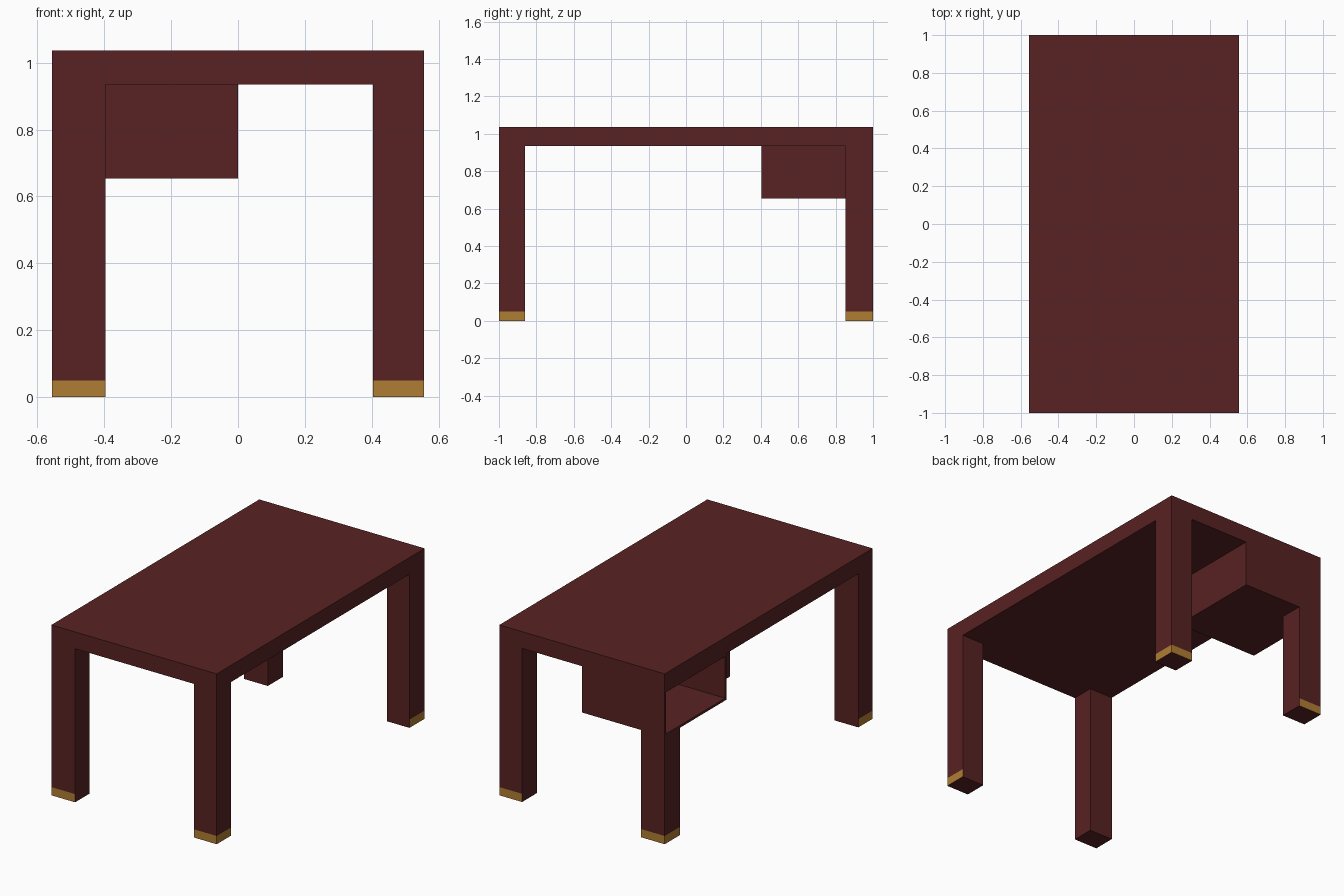
import bpy, bmesh
from mathutils import Vector

if "Cube" in bpy.data.objects:
    bpy.data.objects.remove(bpy.data.objects["Cube"])


def material(name, rgb):
    m = bpy.data.materials.new(name)
    m.diffuse_color = (*rgb, 1)
    m.use_nodes = True
    m.node_tree.nodes["Principled BSDF"].inputs["Base Color"].default_value = m.diffuse_color
    return m


WOOD = material("dark red wood", (0.0976, 0.0160, 0.0160))
BRASS = material("brass", (0.434, 0.205, 0.032))

X, Y, TOP = 0.557, 1.0, 1.037      # half width, half length, height
UNDER = 0.935                      # underside of the tabletop
BIN_Z = 0.653                      # underside of the cubby


def box(bm, lo, hi):
    lo, hi = Vector(lo), Vector(hi)
    bmesh.ops.create_cube(bm, size=1)
    for v in bm.verts:
        v.co = Vector(((a + b) / 2 + c * (b - a)) for a, b, c in zip(lo, hi, v.co))


def finish(bm, name):
    bmesh.ops.recalc_face_normals(bm, faces=bm.faces)
    me = bpy.data.meshes.new(name)
    bm.to_mesh(me)
    bm.free()
    me.materials.append(WOOD)
    me.materials.append(BRASS)
    ob = bpy.data.objects.new(name, me)
    bpy.context.collection.objects.link(ob)
    return ob


# Tabletop slab
bm = bmesh.new()
box(bm, (-X, -Y, UNDER), (X, Y, TOP))
finish(bm, "tabletop")


# Legs, with a brass band on the two outward faces only
def leg(name, sx, sy, height):
    inner_x = 0.404 if sx > 0 else -0.397
    inner_y = 0.854 if sy > 0 else -0.862
    xs, ys = sorted((sx * X, inner_x)), sorted((sy * Y, inner_y))
    bm = bmesh.new()
    box(bm, (xs[0], ys[0], 0), (xs[1], ys[1], height))
    bmesh.ops.bisect_plane(bm, geom=bm.verts[:] + bm.edges[:] + bm.faces[:],
                           plane_co=(0, 0, 0.05), plane_no=(0, 0, 1))
    bm.normal_update()
    for f in bm.faces:
        outward = f.normal.x * sx > 0.5 or f.normal.y * sy > 0.5
        if outward and f.calc_center_median().z < 0.05:
            f.material_index = 1
    finish(bm, name)


leg("front_left_leg", -1, -1, UNDER)
leg("front_right_leg", 1, -1, UNDER)
leg("back_right_leg", 1, 1, UNDER)
leg("back_left_leg", -1, 1, BIN_Z)   # stops below the cubby

# Cubby in the back left corner, open to the left side
bm = bmesh.new()
box(bm, (-X, 0.405, BIN_Z), (0, Y, UNDER))
bm.normal_update()
mouth = next(f for f in bm.faces if f.normal.x < -0.5)
bmesh.ops.inset_region(bm, faces=[mouth], thickness=0.02)
ext = bmesh.ops.extrude_discrete_faces(bm, faces=[mouth])["faces"][0]
for v in ext.verts:
    v.co.x = -0.02
finish(bm, "storage_cubby")
